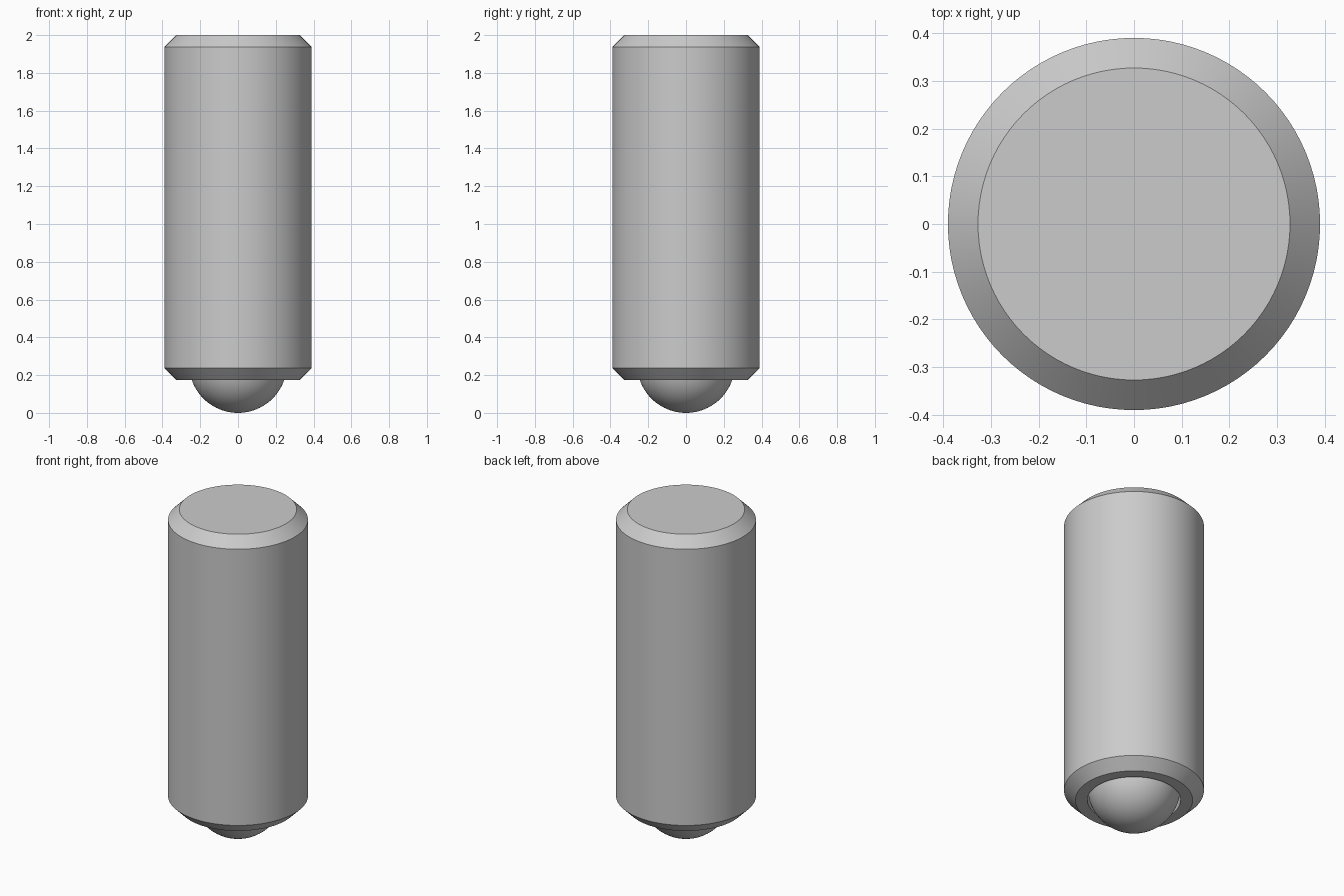
import bpy, bmesh, math

cube = bpy.data.objects.get("Cube")
if cube:
    bpy.data.objects.remove(cube, do_unlink=True)

SEGMENTS = 96
BODY_R, RIM_R, BALL_R = 0.39, 0.327, 0.26
BOTTOM, TOP = 0.175, 2.0
CHAMFER = BODY_R - RIM_R


def make_material(name, color):
    mat = bpy.data.materials.new(name)
    mat.use_nodes = True
    mat.diffuse_color = color
    mat.node_tree.nodes["Principled BSDF"].inputs["Base Color"].default_value = color
    return mat


def add_object(name, bm, mat):
    bmesh.ops.recalc_face_normals(bm, faces=bm.faces)
    mesh = bpy.data.meshes.new(name)
    bm.to_mesh(mesh)
    bm.free()
    mesh.materials.append(mat)
    obj = bpy.data.objects.new(name, mesh)
    bpy.context.collection.objects.link(obj)
    bpy.ops.object.select_all(action='DESELECT')
    obj.select_set(True)
    bpy.context.view_layer.objects.active = obj
    bpy.ops.object.shade_smooth_by_angle(angle=math.radians(30))
    return obj


def lathe(name, profile, mat):
    """Revolve (radius, z) points into a solid with flat round ends."""
    bm = bmesh.new()
    rings = []
    for r, z in profile:
        angles = [2 * math.pi * i / SEGMENTS for i in range(SEGMENTS)]
        rings.append([bm.verts.new((r * math.cos(a), r * math.sin(a), z)) for a in angles])
    for low, high in zip(rings, rings[1:]):
        for i in range(SEGMENTS):
            j = (i + 1) % SEGMENTS
            bm.faces.new((low[i], low[j], high[j], high[i]))
    bm.faces.new(rings[0])
    bm.faces.new(rings[-1])
    return add_object(name, bm, mat)


steel = make_material("grey steel", (0.6, 0.6, 0.6, 1))

# Chamfered body with a blind socket in its lower end
socket_top = 2 * BALL_R
lathe("plunger_body", [
    (BALL_R, socket_top),
    (BALL_R, BOTTOM),
    (RIM_R, BOTTOM),
    (BODY_R, BOTTOM + CHAMFER),
    (BODY_R, TOP - CHAMFER),
    (RIM_R, TOP),
], steel)

# Ball seated in the socket
bm = bmesh.new()
bmesh.ops.create_uvsphere(bm, u_segments=SEGMENTS, v_segments=48, radius=BALL_R - 0.001)
bmesh.ops.translate(bm, verts=bm.verts, vec=(0, 0, BALL_R - 0.001))
add_object("ball", bm, steel)
